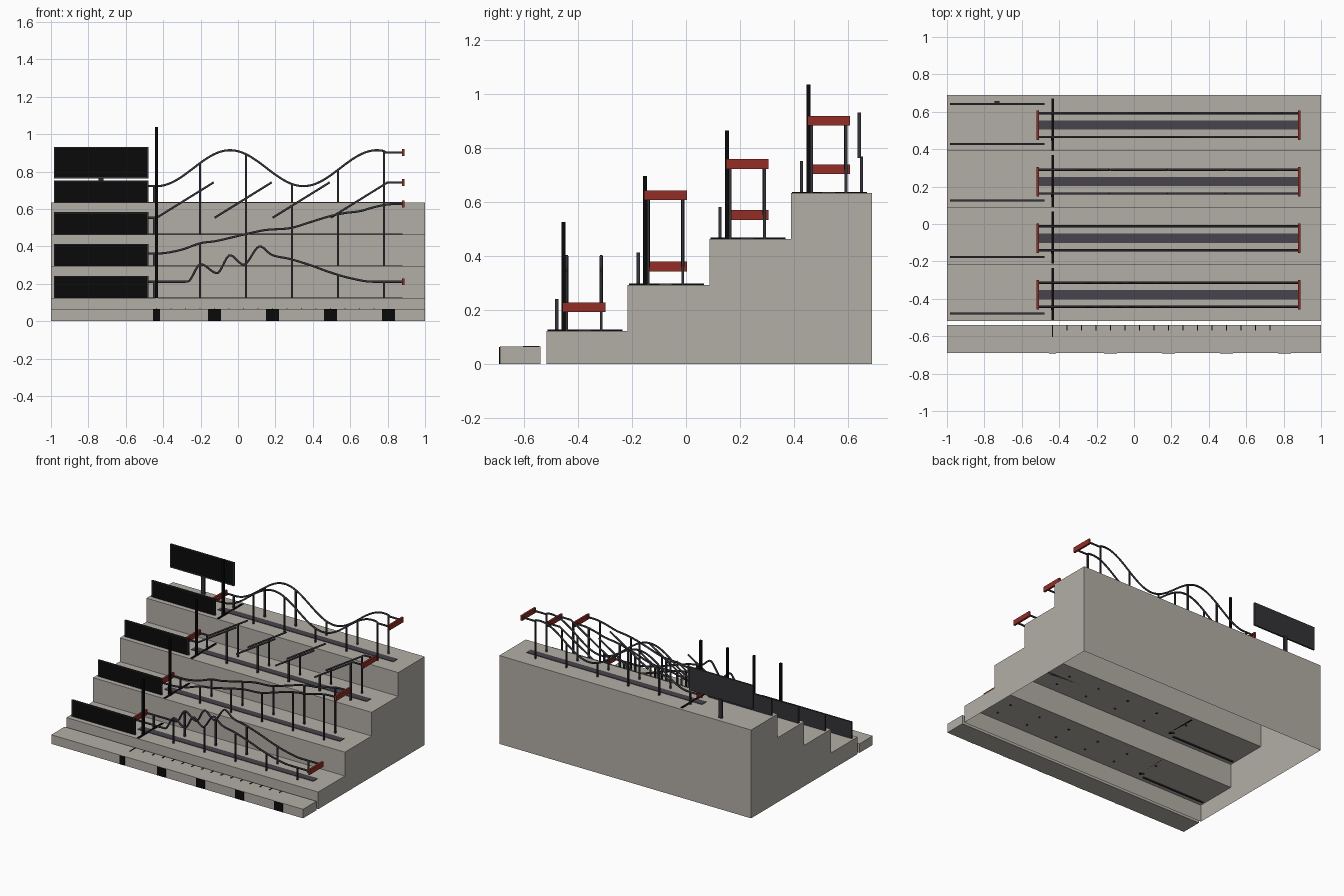
import bpy, bmesh, math

cube = bpy.data.objects.get("Cube")
if cube:
    bpy.data.objects.remove(cube, do_unlink=True)


def material(name, rgb):
    m = bpy.data.materials.new(name)
    m.use_nodes = True
    m.diffuse_color = (*rgb, 1)
    m.node_tree.nodes["Principled BSDF"].inputs["Base Color"].default_value = (*rgb, 1)
    return m


STONE = material("warm grey stone", (0.45, 0.43, 0.385))
STEEL = material("dark steel", (0.034, 0.034, 0.04))
BLACK = material("black", (0.003, 0.003, 0.003))
RED = material("brick red", (0.29, 0.026, 0.018))
STRIP = material("slate violet", (0.065, 0.057, 0.072))


def finish(name, bm, *mats):
    mesh = bpy.data.meshes.new(name)
    bm.to_mesh(mesh)
    bm.free()
    for m in mats:
        mesh.materials.append(m)
    obj = bpy.data.objects.new(name, mesh)
    bpy.context.collection.objects.link(obj)
    return obj


def add_box(bm, x0, x1, y0, y1, z0, z1):
    made = bmesh.ops.create_cube(bm, size=1)
    for v in made["verts"]:
        v.co = (x0 + (v.co.x + 0.5) * (x1 - x0),
                y0 + (v.co.y + 0.5) * (y1 - y0),
                z0 + (v.co.z + 0.5) * (z1 - z0))


def box(name, mat, *bounds):
    bm = bmesh.new()
    add_box(bm, *bounds)
    return finish(name, bm, mat)


# Terrace levels: front edges and heights
EDGES = [-0.518, -0.216, 0.087, 0.389, 0.69]
FLOORS = [0.123, 0.294, 0.464, 0.634]

# Stepped base, an open-bottomed shell
outline = [(EDGES[0], 0)]
for i, z in enumerate(FLOORS):
    outline += [(EDGES[i], z), (EDGES[i + 1], z)]
outline.append((EDGES[-1], 0))
bm = bmesh.new()
side = bm.faces.new([bm.verts.new((-1, y, z)) for y, z in outline])
ext = bmesh.ops.extrude_face_region(bm, geom=[side], use_keep_orig=True)
for v in ext["geom"]:
    if isinstance(v, bmesh.types.BMVert):
        v.co.x = 1
bmesh.ops.recalc_face_normals(bm, faces=bm.faces)
floor = [f for f in bm.faces if all(v.co.z < 0.001 for v in f.verts)]
bmesh.ops.delete(bm, geom=floor, context="FACES_ONLY")
finish("stepped_base", bm, STONE)

# Front kerb with distance blocks and ticks
START, GAP = -0.435, 0.31
box("front_kerb", STONE, -1, 1, -0.69, -0.539, 0, 0.065)
bm = bmesh.new()
for i in range(5):
    half = 0.035 if i else 0.019
    x = START + GAP * i
    add_box(bm, x - half, x + half, -0.693, -0.688, 0.001, 0.064)
finish("distance_blocks", bm, BLACK)
bm = bmesh.new()
for i in range(16):
    x = START + GAP / 4 * i
    add_box(bm, x - 0.003, x + 0.003, -0.57 if i else -0.605, -0.544, 0.064, 0.068)
finish("distance_ticks", bm, BLACK)


# Track height profiles
def smooth_profile(keys):
    def slope(i):
        if i in (0, len(keys) - 1):
            return 0
        (xa, za), (xb, zb), (xc, zc) = keys[i - 1:i + 2]
        if (zb - za) * (zc - zb) <= 0:
            return 0
        return (zc - za) / (xc - xa)

    def height(x):
        for i in range(len(keys) - 1):
            (xa, za), (xb, zb) = keys[i], keys[i + 1]
            if x <= xb:
                d = xb - xa
                t = max(0, (x - xa) / d)
                s = t * t * (3 - 2 * t)
                return (za + (zb - za) * s + d * slope(i) * t * (1 - t) ** 2
                        - d * slope(i + 1) * t * t * (1 - t))
        return keys[-1][1]
    return height


bumps = smooth_profile([(-0.51, 0.211), (-0.27, 0.211), (-0.2, 0.305), (-0.112, 0.257),
                        (-0.043, 0.353), (0.03, 0.302), (0.117, 0.4), (0.18, 0.355),
                        (0.28, 0.332), (0.385, 0.3), (0.49, 0.262), (0.6, 0.23),
                        (0.72, 0.211), (0.88, 0.211)])
climb = smooth_profile([(-0.51, 0.362), (-0.43, 0.362), (-0.31, 0.38), (-0.2, 0.417),
                        (-0.12, 0.428), (0.04, 0.465), (0.145, 0.487), (0.28, 0.498),
                        (0.385, 0.529), (0.49, 0.561), (0.57, 0.578), (0.65, 0.588),
                        (0.73, 0.61), (0.8, 0.624), (0.88, 0.626)])


def saw(x):
    if x < START:
        return 0.553
    if x > 0.8:
        return 0.742
    return 0.553 + 0.189 * (((x - START) % GAP) / GAP)


def waves(x):
    if x > 0.785:
        return 0.902
    return 0.818 - 0.096 * math.cos(2 * math.pi * (max(x, START) - START) / 0.785)


X0, X1, N = -0.515, 0.883, 120
SPAN = [X0 + (X1 - X0) * i / N for i in range(N + 1)]


def runs_for(index, height):
    if index != 2:
        return [[(x, height(x)) for x in SPAN]]
    # The saw-tooth track is broken into four separate ramps
    ramps = []
    for k in range(4):
        a = START + GAP * k
        ramps.append([(a, 0.553), (a + GAP - 0.005, 0.742)])
    ramps[0].insert(0, (X0, 0.553))
    ramps[-1].append((X1, 0.742))
    return ramps


def rails(name, runs, ys):
    curve = bpy.data.curves.new(name, "CURVE")
    curve.dimensions = "3D"
    curve.bevel_depth = 0.0065
    curve.bevel_resolution = 1
    curve.use_fill_caps = True
    for y in ys:
        for run in runs:
            s = curve.splines.new("POLY")
            s.points.add(len(run) - 1)
            for p, (x, z) in zip(s.points, run):
                p.co = (x, y, z, 1)
    curve.materials.append(STEEL)
    bpy.context.collection.objects.link(bpy.data.objects.new(name, curve))


def sign(name, y, z0, z1):
    bm = bmesh.new()
    add_box(bm, -0.984, -0.479, y - 0.006, y + 0.006, z0, z1)
    bm.normal_update()
    front = min(bm.faces, key=lambda f: f.normal.y)
    bmesh.ops.inset_region(bm, faces=[front], thickness=0.009, depth=-0.002)
    front.material_index = 1
    finish(name, bm, STEEL, BLACK)


# One track, sign and gate on each terrace
for i, height in enumerate([bumps, climb, saw, waves]):
    tag = f"_{i + 1}"
    y0, z0 = EDGES[i], FLOORS[i]
    mid = y0 + 0.14
    ys = (mid - 0.064, mid + 0.064)

    rails("rails" + tag, runs_for(i, height), ys)
    bm = bmesh.new()
    for k in range(6):
        x = -0.449 + 0.246 * k
        for y in ys:
            add_box(bm, x - 0.005, x + 0.005, y - 0.005, y + 0.005, z0 - 0.006, height(x))
    finish("posts" + tag, bm, STEEL)

    for end, x in (("start", X0), ("finish", X1)):
        z = height(x)
        box(end + "_bar" + tag, RED, x - 0.007, x + 0.007, mid - 0.079, mid + 0.079,
            z - 0.018, z + 0.018)

    box("floor_strip" + tag, STRIP, X0, 0.88, mid - 0.025, mid + 0.025, z0, z0 + 0.004)
    box("start_line" + tag, BLACK, START - 0.007, START + 0.007, y0 + 0.004, y0 + 0.282,
        z0, z0 + 0.005)
    box("start_pole" + tag, BLACK, START - 0.0075, START + 0.0075, y0 + 0.057, y0 + 0.072,
        z0 - 0.006, z0 + 0.403)
    sign("sign" + tag, y0 + 0.039, z0 - 0.006, z0 + 0.119)

# Raised rear sign on its post
sign("rear_sign", 0.642, 0.764, 0.932)
box("rear_sign_post", STEEL, -0.745, -0.72, 0.646, 0.657, 0.628, 0.77)
